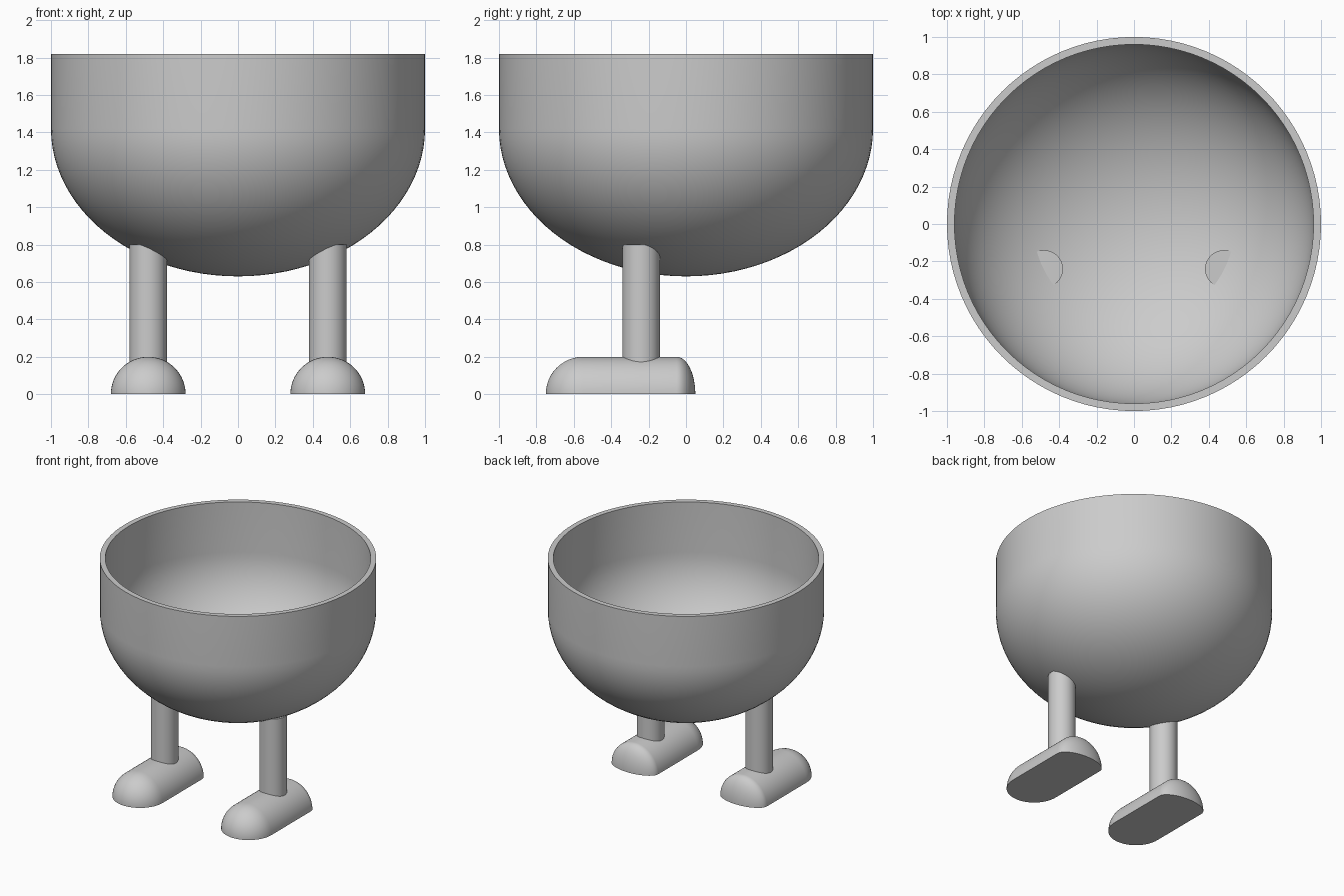
import bpy, bmesh
from math import sin, cos, pi, radians
from mathutils import Vector

cube = bpy.data.objects.get("Cube")
if cube:
    bpy.data.objects.remove(cube, do_unlink=True)

GREY = (0.6, 0.6, 0.6, 1.0)
clay = bpy.data.materials.new("plain grey")
clay.use_nodes = True
clay.diffuse_color = GREY
clay.node_tree.nodes["Principled BSDF"].inputs["Base Color"].default_value = GREY


def arc(centre, size, start, end, steps):
    """Points along an elliptical arc, as (radius, height) pairs."""
    angles = [start + (end - start) * i / steps for i in range(steps + 1)]
    return [(centre + size[1] * sin(a), size[0] * cos(a)) for a in angles]


def lathe(name, points, axis, angle, steps, location=(0, 0, 0)):
    """Turn (along, radius) points about an axis and close any open side."""
    bm = bmesh.new()
    along = Vector(axis)
    out = Vector((1, 0, 0))
    verts = [bm.verts.new(along * h + out * r) for h, r in points]
    edges = [bm.edges.new(pair) for pair in zip(verts, verts[1:])]
    bmesh.ops.spin(bm, geom=verts + edges, cent=(0, 0, 0), axis=axis,
                   angle=angle, steps=steps)
    bmesh.ops.remove_doubles(bm, verts=bm.verts[:], dist=0.0005)
    rim = [e for e in bm.edges if e.is_boundary]
    if rim:
        bmesh.ops.contextual_create(bm, geom=rim)
    bmesh.ops.recalc_face_normals(bm, faces=bm.faces[:])
    mesh = bpy.data.meshes.new(name)
    bm.to_mesh(mesh)
    bm.free()
    mesh.materials.append(clay)
    obj = bpy.data.objects.new(name, mesh)
    obj.location = location
    bpy.context.collection.objects.link(obj)
    bpy.ops.object.select_all(action='DESELECT')
    obj.select_set(True)
    bpy.context.view_layer.objects.active = obj
    bpy.ops.object.shade_smooth_by_angle(angle=radians(35))
    return obj


# Bowl: rounded bottom, straight wall, flat rim and hollow inside
shoulder, top = 1.42, 1.82
outer = arc(shoulder, (1.0, 0.79), -pi / 2, 0, 24)
inner = arc(shoulder, (0.96, 0.75), 0, -pi / 2, 24)
lathe("bowl", outer + [(top, 1.0), (top, 0.96)] + inner, (0, 0, 1), 2 * pi, 96)

# Feet: half-round shoes with a long round toe and a blunt heel
toe = arc(-0.55, (0.2, 0.2), -pi / 2, 0, 12)
heel = arc(-0.05, (0.2, 0.1), 0, pi / 2, 12)
leg_profile = [(0.1, 0), (0.1, 0.1), (0.8, 0.1), (0.8, 0)]

for side, x in (("left", 0.48), ("right", -0.48)):
    # the half turn runs from +x over the top to -x
    lathe(side + "_foot", toe + heel, (0, 1, 0), -pi, 32, (x, 0, 0))
    lathe(side + "_leg", leg_profile, (0, 0, 1), 2 * pi, 48, (x, -0.24, 0))
